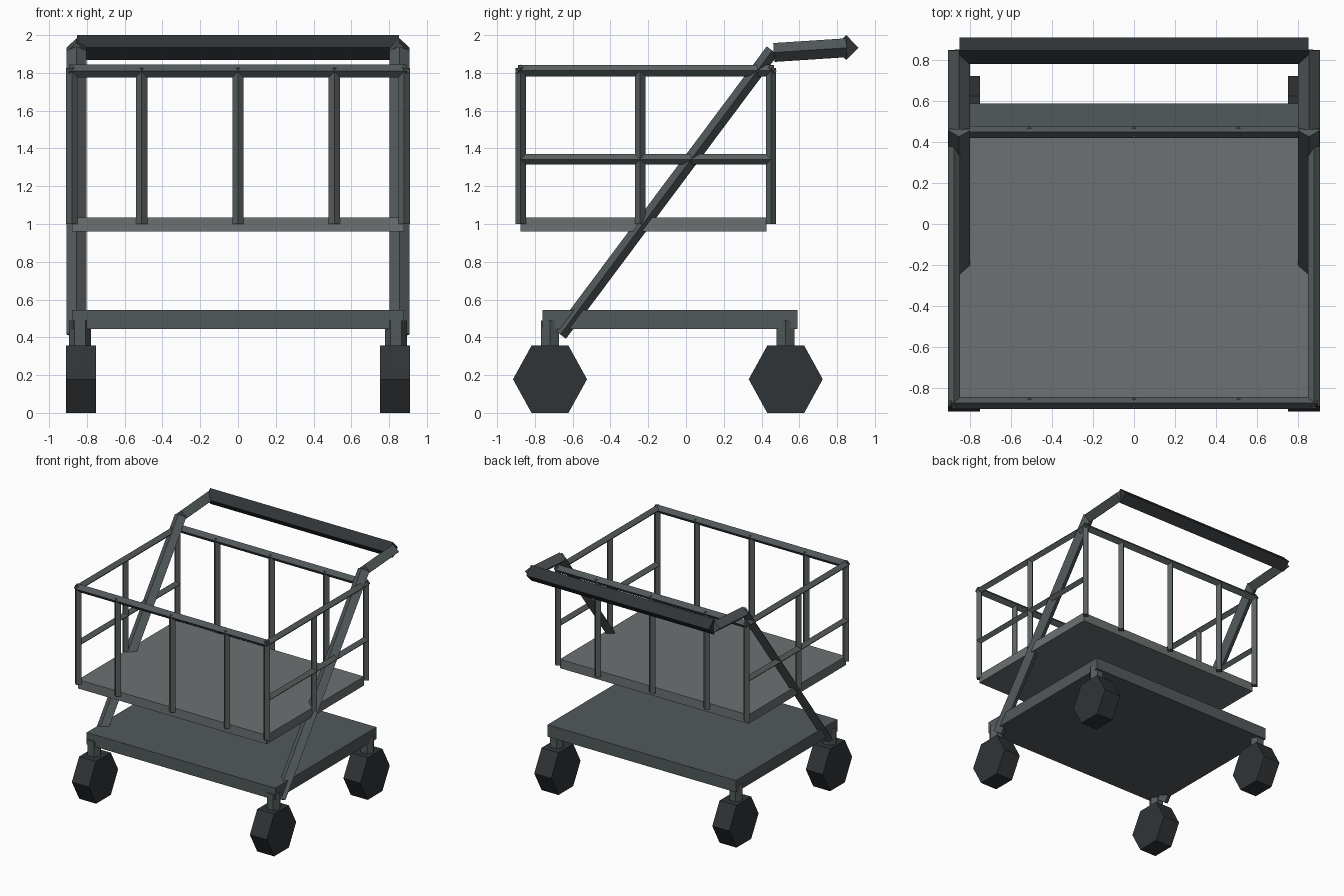
import bpy, bmesh, math
from mathutils import Vector

if "Cube" in bpy.data.objects:
    bpy.data.objects.remove(bpy.data.objects["Cube"])


def material(name, rgb):
    m = bpy.data.materials.new(name)
    m.diffuse_color = (*rgb, 1)
    m.use_nodes = True
    m.node_tree.nodes["Principled BSDF"].inputs["Base Color"].default_value = m.diffuse_color
    return m


STEEL = material("steel", (0.085, 0.10, 0.105))
DECK = material("deck_grey", (0.15, 0.165, 0.17))
RAIL = material("rail_grey", (0.105, 0.12, 0.12))
RUBBER = material("rubber", (0.03, 0.034, 0.037))


def finish(name, bm, mat):
    bmesh.ops.recalc_face_normals(bm, faces=bm.faces)
    me = bpy.data.meshes.new(name)
    bm.to_mesh(me)
    bm.free()
    me.materials.append(mat)
    ob = bpy.data.objects.new(name, me)
    bpy.context.collection.objects.link(ob)
    return ob


def prism(name, a, b, section, mat):
    """Extrude a 2D section from a to b; section x lies along world X (or Y for X-bars)."""
    a, b = Vector(a), Vector(b)
    d = (b - a).normalized()
    u = Vector((0, 1, 0)) if abs(d.x) > 0.9 else Vector((1, 0, 0))
    v = d.cross(u)
    bm = bmesh.new()
    lo, hi = [[bm.verts.new(p + u * s + v * t) for s, t in section] for p in (a, b)]
    bm.faces.new(lo)
    bm.faces.new(hi)
    n = len(section)
    for i in range(n):
        j = (i + 1) % n
        bm.faces.new((lo[i], lo[j], hi[j], hi[i]))
    return finish(name, bm, mat)


def ngon(n, rx, ry):
    return [(rx * math.cos(math.tau * i / n), ry * math.sin(math.tau * i / n)) for i in range(n)]


def bar(name, a, b, rx, ry, mat):
    return prism(name, a, b, ngon(4, rx, ry), mat)


def slab(name, x, y0, y1, z0, z1, mat):
    ym = (y0 + y1) / 2
    h = (y1 - y0) / 2
    return prism(name, (0, ym, z0), (0, ym, z1), [(-x, -h), (x, -h), (x, h), (-x, h)], mat)


# Two decks
slab("lower_deck", 0.88, -0.76, 0.59, 0.445, 0.545, STEEL)
slab("upper_deck", 0.88, -0.875, 0.425, 0.96, 1.035, DECK)

# Wheels and caster stems
for s, side in ((-1, "left"), (1, "right")):
    for y, end in ((-0.72, "front"), (0.528, "rear")):
        prism(f"{end}_{side}_wheel", (s * 0.752, y, 0.178), (s * 0.91, y, 0.178),
              ngon(6, 0.196, 0.178 / math.sin(math.pi / 3)), RUBBER)
        prism(f"{end}_{side}_stem", (s * 0.837, y, 0.25), (s * 0.837, y, 0.49),
              ngon(6, 0.058, 0.055), STEEL)

# Cage around the upper deck
X, YF, YB, Z0, ZT, ZM, R = 0.88, -0.875, 0.45, 1.0, 1.81, 1.342, 0.03
for y, end in ((YF, "front"), (YB, "back")):
    bar(f"{end}_top_rail", (-X - 0.015, y, ZT), (X + 0.015, y, ZT), R, 0.034, STEEL)
    for i, x in enumerate((-X, -0.51, 0, 0.51, X)):
        bar(f"{end}_post_{i + 1}", (x, y, Z0), (x, y, ZT + 0.015), R, R - 0.003, RAIL)
for s, side in ((-1, "left"), (1, "right")):
    x = s * X
    bar(f"{side}_top_rail", (x, YF - 0.015, ZT + 0.002), (x, YB + 0.015, ZT + 0.002), R, R, RAIL)
    bar(f"{side}_middle_rail", (x, YF, ZM), (x, YB, ZM), R, R - 0.002, RAIL)
    bar(f"{side}_middle_post", (x, -0.243, Z0), (x, -0.243, ZT), R, R - 0.002, RAIL)

    # Slanted push bar and its handle arm
    bar(f"{side}_push_bar", (s * 0.855, -0.665, 0.415), (s * 0.855, 0.457, 1.918), 0.053, 0.037, STEEL)
    bar(f"{side}_handle_arm", (s * 0.855, 0.465, 1.908), (s * 0.855, 0.85, 1.933), 0.054, 0.05, STEEL)

# Handle grip
bar("handle_grip", (-0.853, 0.848, 1.934), (0.853, 0.848, 1.934), 0.065, 0.066, RUBBER)
